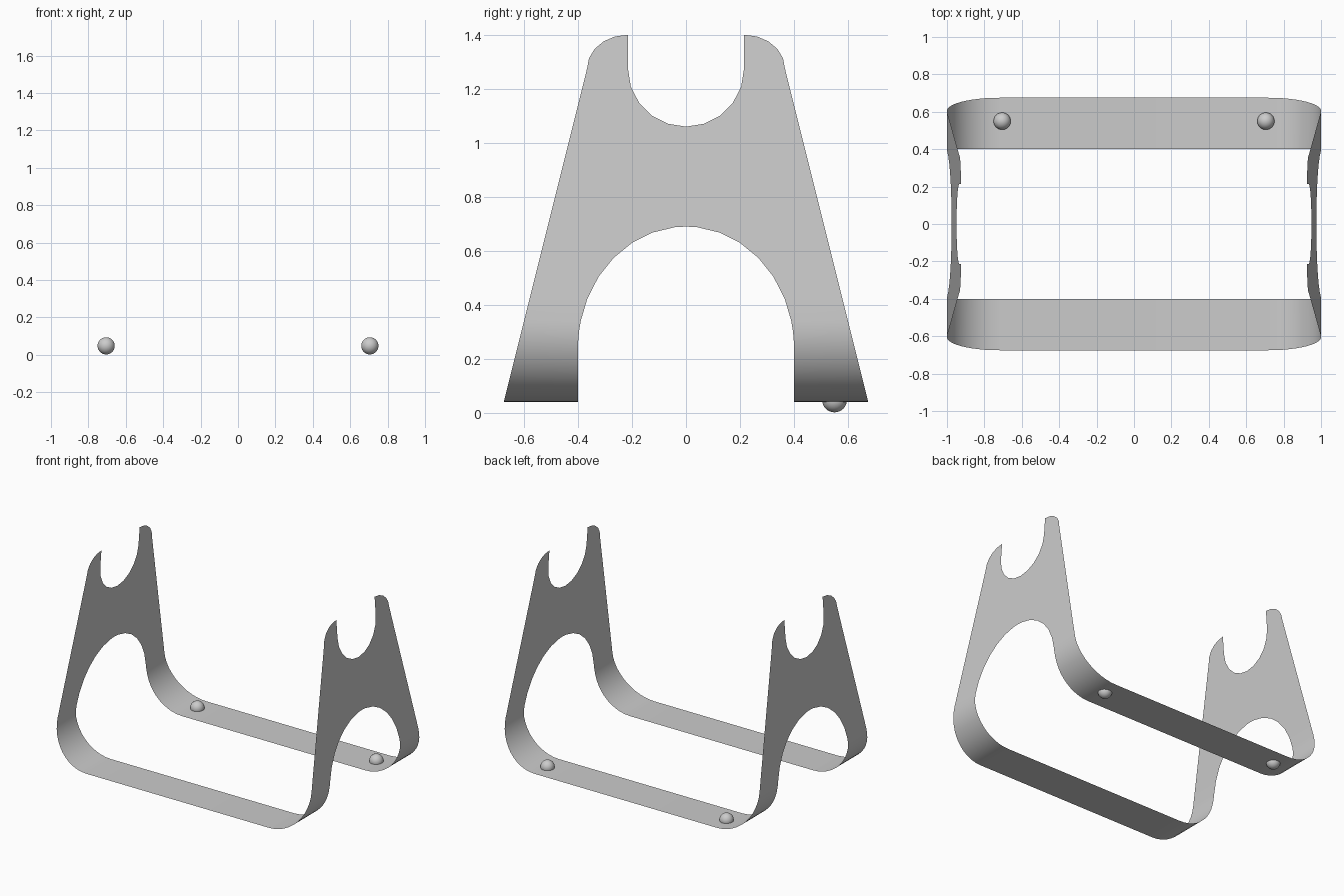
import bpy, bmesh
from math import sin, cos, tan, radians, sqrt

if "Cube" in bpy.data.objects:
    bpy.data.objects.remove(bpy.data.objects["Cube"])

R, LEAN, BASE, TOP = 0.28, radians(4), 0.04, 1.40


def side_x(z):
    """x of the bent sheet at height z (rounded corner, then leaning wall)."""
    zc = BASE + R
    if z < zc + R * sin(LEAN):
        return 1 - R + sqrt(max(0, R * R - (z - zc) ** 2))
    return 1 - R + R * cos(LEAN) - (z - zc - R * sin(LEAN)) * tan(LEAN)


def inner_y(z):
    """Lower arch, solid middle, then round notch."""
    if z < 0.24:
        return 0.40
    if z < 0.6885:
        return 0.40 * sqrt(1 - ((z - 0.24) / 0.45) ** 2)
    if z <= 1.0601:
        return 0.0
    if z < 1.275:
        return 0.215 * sqrt(max(0, 1 - ((1.275 - z) / 0.215) ** 2))
    return 0.215


def outer_y(z):
    """Tapering edge, rounded at the tip."""
    if z < 1.275:
        return 0.675 - 0.25 * (z - BASE)
    return 0.2165 + 0.150 * sqrt(max(0, 1 - ((z - 1.275) / 0.125) ** 2))


# Heights of the rows: corner bend, arch, notch, rounded tip
heights = [BASE + R + R * sin(radians(-90 + 94 * i / 12)) for i in range(13)]
heights += [0.24 + 0.45 * cos(radians(a)) for a in (66, 54, 42, 30, 18, 6)]
heights += [0.69]
heights += [1.275 - 0.215 * cos(radians(a)) for a in range(0, 91, 18)]
heights += [1.275 + 0.125 * sin(radians(a)) for a in (18, 36, 54, 72, 90)]

# Quarter of the bent sheet, mirrored in x and y
bm = bmesh.new()
rows = [(bm.verts.new((0, 0.40, BASE)), bm.verts.new((0, 0.675, BASE)))]
for z in heights:
    x = side_x(z)
    rows.append((bm.verts.new((x, inner_y(z), z)), bm.verts.new((x, outer_y(z), z))))
for (a, b), (c, d) in zip(rows, rows[1:]):
    bm.faces.new((a, c, d, b))
bmesh.ops.recalc_face_normals(bm, faces=bm.faces)
mesh = bpy.data.meshes.new("bent_sheet_cradle")
bm.to_mesh(mesh)
bm.free()
sheet = bpy.data.objects.new("bent_sheet_cradle", mesh)
bpy.context.collection.objects.link(sheet)
mod = sheet.modifiers.new("mirror", 'MIRROR')
mod.use_axis = (True, True, False)
mod.merge_threshold = 0.0005
bpy.context.view_layer.objects.active = sheet
sheet.select_set(True)
bpy.ops.object.modifier_apply(modifier=mod.name)
bpy.ops.object.shade_smooth_by_angle(angle=radians(30))

# Ball feet under the rear rail
for side, name in ((-1, "left_ball_foot"), (1, "right_ball_foot")):
    bpy.ops.mesh.primitive_uv_sphere_add(segments=24, ring_count=16, radius=0.046,
                                         location=(side * 0.705, 0.55, 0.048))
    bpy.context.object.name = name
    bpy.ops.object.shade_smooth_by_angle(angle=radians(30))
